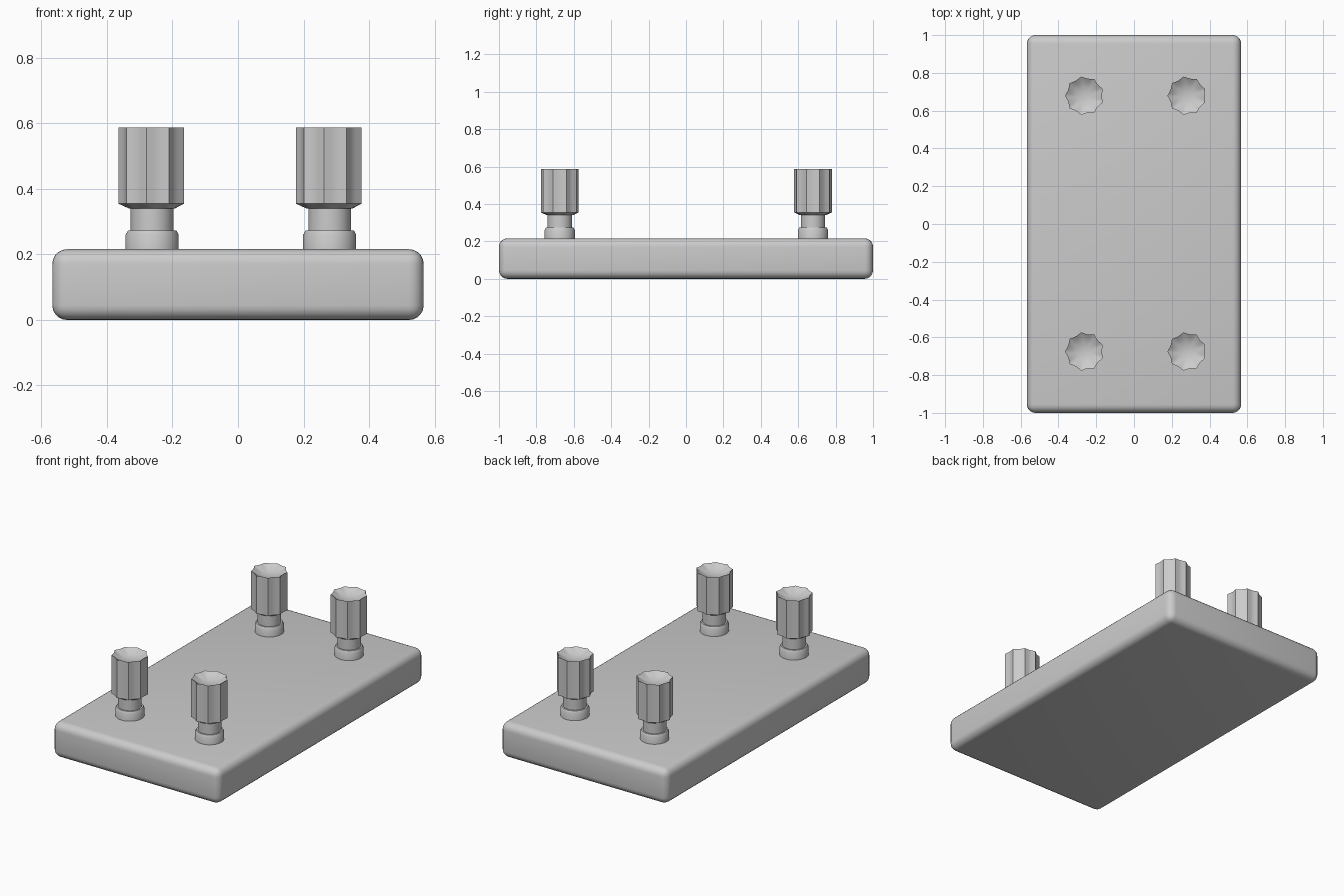
import bpy
import bmesh
from math import sin, cos, pi, radians

cube = bpy.data.objects.get("Cube")
if cube:
    bpy.data.objects.remove(cube)

FLUTES = 9
STEPS = 6          # segments along each flute
CENTRE_X, CENTRE_Y = 0.009, 0.002

grey = bpy.data.materials.new("Light grey")
grey.use_nodes = True
colour = (0.6, 0.6, 0.6, 1)
grey.diffuse_color = colour
grey.node_tree.nodes["Principled BSDF"].inputs["Base Color"].default_value = colour


def finish(name, bm, location):
    bmesh.ops.recalc_face_normals(bm, faces=bm.faces)
    mesh = bpy.data.meshes.new(name)
    bm.to_mesh(mesh)
    bm.free()
    mesh.materials.append(grey)
    obj = bpy.data.objects.new(name, mesh)
    obj.location = location
    bpy.context.collection.objects.link(obj)
    bpy.ops.object.select_all(action='DESELECT')
    obj.select_set(True)
    bpy.context.view_layer.objects.active = obj
    bpy.ops.object.shade_smooth_by_angle(angle=radians(30))
    return obj


def turned(name, rings, location):
    """Stack rings of (radius, height, flute depth) and cap both ends."""
    bm = bmesh.new()
    count = FLUTES * STEPS
    loops = []
    for radius, z, depth in rings:
        loop = []
        for i in range(count):
            a = pi + 2 * pi * i / count
            r = radius - depth * sin(pi * (i % STEPS) / STEPS)
            loop.append(bm.verts.new((r * cos(a), r * sin(a), z)))
        loops.append(loop)
    for low, high in zip(loops, loops[1:]):
        for i in range(count):
            j = (i + 1) % count
            bm.faces.new((low[i], low[j], high[j], high[i]))
    bm.faces.new(loops[0])
    bm.faces.new(loops[-1])
    return finish(name, bm, location)


# Rounded slab
bm = bmesh.new()
bmesh.ops.create_cube(bm, size=1)
bmesh.ops.scale(bm, vec=(1.134, 2, 0.216), verts=bm.verts)
bmesh.ops.bevel(bm, geom=bm.edges[:], offset=0.045, segments=5,
                profile=0.5, affect='EDGES')
finish("base_slab", bm, (0, 0, 0.108))

# Collar with a chamfered top, then the neck
STEM = [(0.081, 0.2, 0), (0.081, 0.26, 0), (0.074, 0.273, 0),
        (0.0655, 0.273, 0), (0.0655, 0.345, 0)]

# Fluted head with a flared underside and a dished top
HEAD = [(0.07, 0.34, 0), (0.103, 0.355, 0.011), (0.103, 0.588, 0.011),
        (0.075, 0.572, 0.004), (0.045, 0.561, 0), (0.015, 0.556, 0)]

for side, sx in (("left", 1), ("right", -1)):
    for end, sy in (("front", -1), ("back", 1)):
        spot = (CENTRE_X + sx * 0.271, CENTRE_Y + sy * 0.677, 0)
        turned(f"{end}_{side}_stem", STEM, spot)
        turned(f"{end}_{side}_fluted_knob", HEAD, spot)
